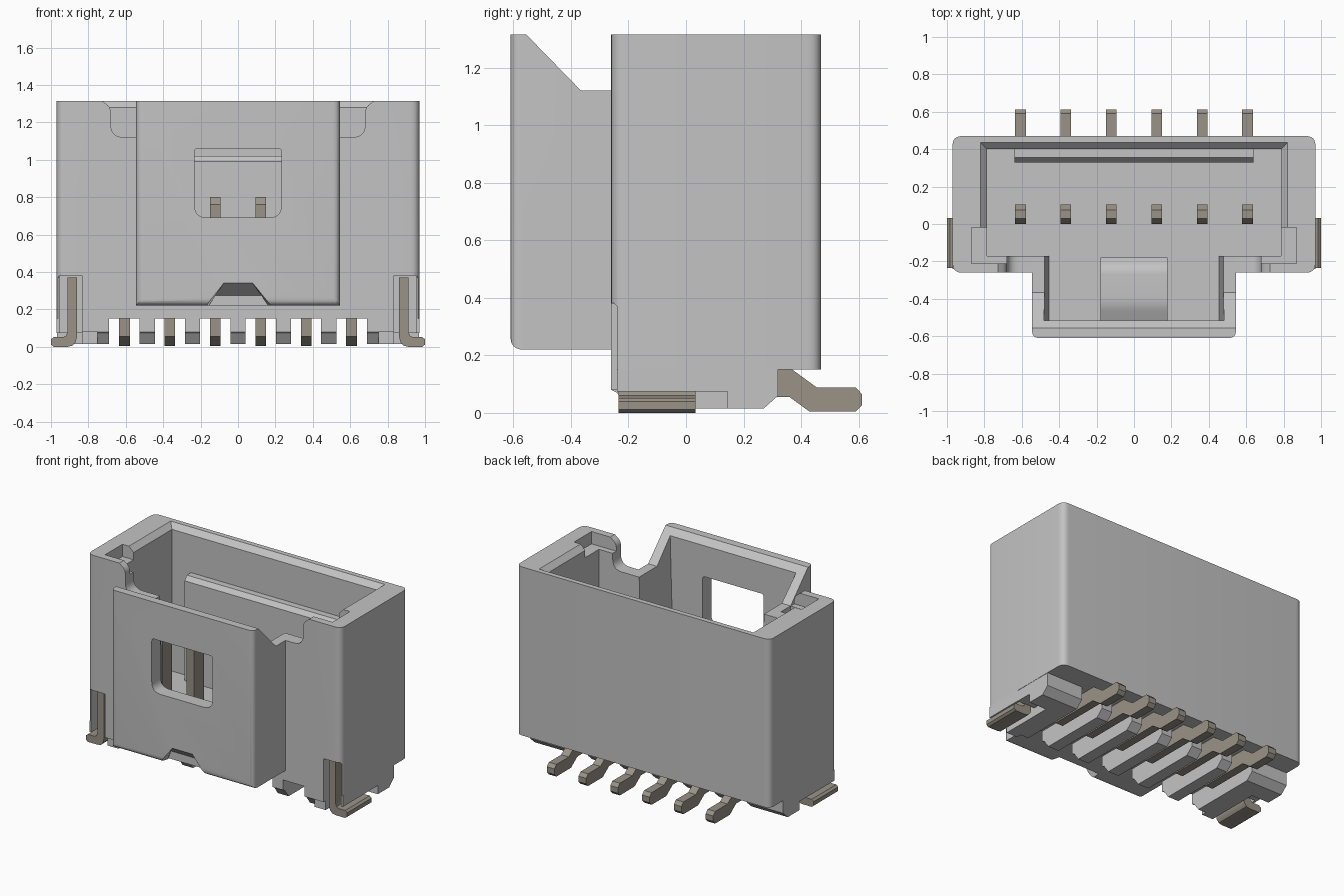
import bpy, bmesh, math
from mathutils import Vector

old = bpy.data.objects.get("Cube")
if old:
    bpy.data.objects.remove(old, do_unlink=True)


def material(name, rgb):
    m = bpy.data.materials.new(name)
    m.use_nodes = True
    m.diffuse_color = (*rgb, 1)
    m.node_tree.nodes["Principled BSDF"].inputs["Base Color"].default_value = (*rgb, 1)
    return m


PLASTIC = material("grey plastic", (0.55, 0.55, 0.55))
METAL = material("tin metal", (0.32, 0.29, 0.245))


def loft(name, ring_a, ring_b, mat=PLASTIC):
    """Closed solid between two matching rings of 3D points."""
    bm = bmesh.new()
    a = [bm.verts.new(p) for p in ring_a]
    b = [bm.verts.new(p) for p in ring_b]
    n = len(a)
    bm.faces.new(a)
    bm.faces.new(b)
    for i in range(n):
        bm.faces.new((a[i], a[(i + 1) % n], b[(i + 1) % n], b[i]))
    bmesh.ops.recalc_face_normals(bm, faces=bm.faces)
    me = bpy.data.meshes.new(name)
    bm.to_mesh(me)
    bm.free()
    me.materials.append(mat)
    ob = bpy.data.objects.new(name, me)
    bpy.context.collection.objects.link(ob)
    return ob


def place(pts, axis, d):
    return [{"x": (d, u, v), "y": (u, d, v), "z": (u, v, d)}[axis] for u, v in pts]


def prism(name, pts, axis, lo, hi, mat=PLASTIC):
    return loft(name, place(pts, axis, lo), place(pts, axis, hi), mat)


def rect(u0, u1, v0, v1):
    return [(u0, v0), (u1, v0), (u1, v1), (u0, v1)]


def box(name, x0, x1, y0, y1, z0, z1, mat=PLASTIC):
    return prism(name, rect(x0, x1, y0, y1), "z", z0, z1, mat)


def rounded(pts, radii, seg=6):
    """Round polygon corners with quadratic arcs."""
    out = []
    for i, (p, r) in enumerate(zip(pts, radii)):
        if r == 0:
            out.append(p)
            continue
        c = Vector(p)
        s = c + (Vector(pts[i - 1]) - c).normalized() * r
        e = c + (Vector(pts[(i + 1) % len(pts)]) - c).normalized() * r
        for k in range(seg + 1):
            t = k / seg
            q = s * (1 - t) ** 2 + c * (0.8 * t * (1 - t) * 2 + 0.2 * t * (1 - t) * 2) + e * t * t
            out.append(tuple(q))
    return out


def combine(target, tool, op):
    m = target.modifiers.new("bool", "BOOLEAN")
    m.operation, m.object, m.solver = op, tool, "EXACT"
    dg = bpy.context.evaluated_depsgraph_get()
    me = bpy.data.meshes.new_from_object(target.evaluated_get(dg))
    target.modifiers.clear()
    target.data = me
    bpy.data.objects.remove(tool, do_unlink=True)


def cut(tool):
    combine(housing, tool, "DIFFERENCE")


def smooth(ob):
    bpy.ops.object.select_all(action="DESELECT")
    ob.select_set(True)
    bpy.context.view_layer.objects.active = ob
    bpy.ops.object.shade_smooth_by_angle(angle=math.radians(30))


TOP = 1.315
FLOOR = 0.30

# Housing: main shell plus the forward key box
housing = prism("housing", rounded(rect(-0.97, 0.97, -0.26, 0.47), [0.05] * 4),
                "z", 0.15, TOP)
key = prism("key", rounded([(-0.61, 0.22), (-0.2, 0.22), (-0.2, TOP), (-0.61, TOP)],
                           [0.045, 0, 0, 0]), "x", -0.545, 0.545)
plan = prism("plan", rounded(rect(-0.545, 0.545, -0.61, 0), [0.04, 0.04, 0, 0]), "z", 0, 2)
combine(key, plan, "INTERSECT")
combine(housing, key, "UNION")

# Cavities
cut(box("c", -0.785, 0.785, -0.17, 0.40, FLOOR, 2))
cut(loft("c", place(rect(-0.455, 0.455, -0.515, -0.1), "z", FLOOR),
         place(rect(-0.485, 0.485, -0.515, -0.1), "z", 1.4)))
# Lead-in chamfer around the rear and sides
cut(loft("c", place(rect(-0.785, 0.785, -0.02, 0.40), "z", 1.28),
         place(rect(-0.825, 0.825, -0.02, 0.44), "z", 1.32)))
# Shallow ledge pocket along the front
cut(box("c", -0.87, 0.87, -0.21, -0.02, 1.23, 2))
# Sloped cut behind the key front wall
cut(prism("c", [(-0.555, TOP), (-0.365, 1.12), (-0.23, 1.12), (-0.23, 1.5), (-0.555, 1.5)],
          "x", -0.56, 0.56))
# Notch in the main front wall
cut(prism("c", rounded([(-0.68, 1.12), (0.68, 1.12), (0.68, 1.28), (0.73, 1.318), (0.73, 1.4),
                        (-0.73, 1.4), (-0.73, 1.318), (-0.68, 1.28)],
                       [0.07, 0.07, 0.03, 0, 0, 0, 0, 0.03]), "y", -0.3, -0.165))
# Window in the key wall
cut(prism("c", rounded(rect(-0.233, 0.233, 0.69, 1.06), [0.07, 0.07, 0.02, 0.02]),
          "y", -0.7, -0.45))
# Tapered recess at the lower front edge
cut(loft("c", place([(-0.19, 0.2), (0.19, 0.2), (0.07, 0.35), (-0.07, 0.35)], "y", -0.62),
         place([(-0.17, 0.2), (0.17, 0.2), (0.14, 0.275), (-0.14, 0.275)], "y", -0.53)))
# Slots for the side anchors
for s in (-1, 1):
    x0, x1 = sorted((s * 0.835, s * 0.955))
    cut(box("c", x0, x1, -0.3, 0.03, 0.1, 0.38))
    x0, x1 = sorted((s * 0.95, s * 1.1))
    cut(prism("c", [(-0.3, 0.1), (-0.24, 0.1), (-0.24, 0.37), (-0.26, 0.39), (-0.3, 0.39)],
              "x", x0, x1))
smooth(housing)

# Inner details: rear rib and floor ramp
prism("rear_rib", [(0.33, FLOOR), (0.41, FLOOR), (0.41, 1.02), (0.355, 1.02), (0.33, 0.99)],
      "x", -0.64, 0.64)
smooth(prism("floor_ramp", rounded([(-0.52, FLOOR - 0.01), (-0.18, FLOOR - 0.01), (-0.18, 0.34),
                                    (-0.23, 0.40), (-0.43, 0.40), (-0.52, 0.36)],
                                   [0, 0, 0, 0.04, 0.04, 0]), "x", -0.18, 0.18))

# Underside ribs between the pins
rib = [(-0.26, 0.15), (-0.26, 0.08), (-0.24, 0.07), (-0.2, 0.015),
       (0.27, 0.015), (0.32, 0.06), (0.32, 0.15)]
PITCH = 0.243
for i in range(-2, 3):
    prism("base_rib", rib, "x", i * PITCH - 0.041, i * PITCH + 0.041)
for s, side in ((-1, "right"), (1, "left")):
    def span(a, b):
        return sorted((s * a, s * b))
    prism("base_end_rib_" + side, rib, "x", *span(0.69, 0.75))
    prism("base_end_" + side, [(-0.26, 0.15), (-0.26, 0.08), (-0.235, 0.08), (-0.235, 0.015)]
          + rib[4:], "x", *span(0.75, 0.835))
    prism("base_corner_" + side, [(0.03, 0.15), (0.03, 0.075), (0.145, 0.075), (0.145, 0.015)]
          + rib[4:], "x", *span(0.835, 0.968))
    box("slot_wall_" + side, *span(0.955, 0.97), -0.24, 0.03, 0.075, 0.15)

    # Side anchor: upright strip curling outward into a foot
    path = [(0.862, 0.37), (0.862, 0.05), (0.868, 0.025), (0.885, 0.006), (0.91, 0.0),
            (0.985, 0.0), (1.0, 0.012), (1.0, 0.04), (0.985, 0.052), (0.935, 0.052),
            (0.918, 0.06), (0.912, 0.08), (0.912, 0.37)]
    smooth(prism("anchor_" + side, [(s * x, z) for x, z in path], "y", -0.235, 0.033, METAL))

# Contact pins: upright blade, floor run and bent tail
pin = [(0.0, 0.055), (0.36, 0.055), (0.43, 0.004), (0.59, 0.004), (0.612, 0.027),
       (0.612, 0.065), (0.59, 0.088), (0.455, 0.088), (0.37, 0.15), (0.105, 0.15),
       (0.105, 0.76), (0.075, 0.80), (0.03, 0.80), (0.0, 0.76)]
for i in range(6):
    x = (i - 2.5) * PITCH
    prism("contact_pin", pin, "x", x - 0.029, x + 0.029, METAL)
